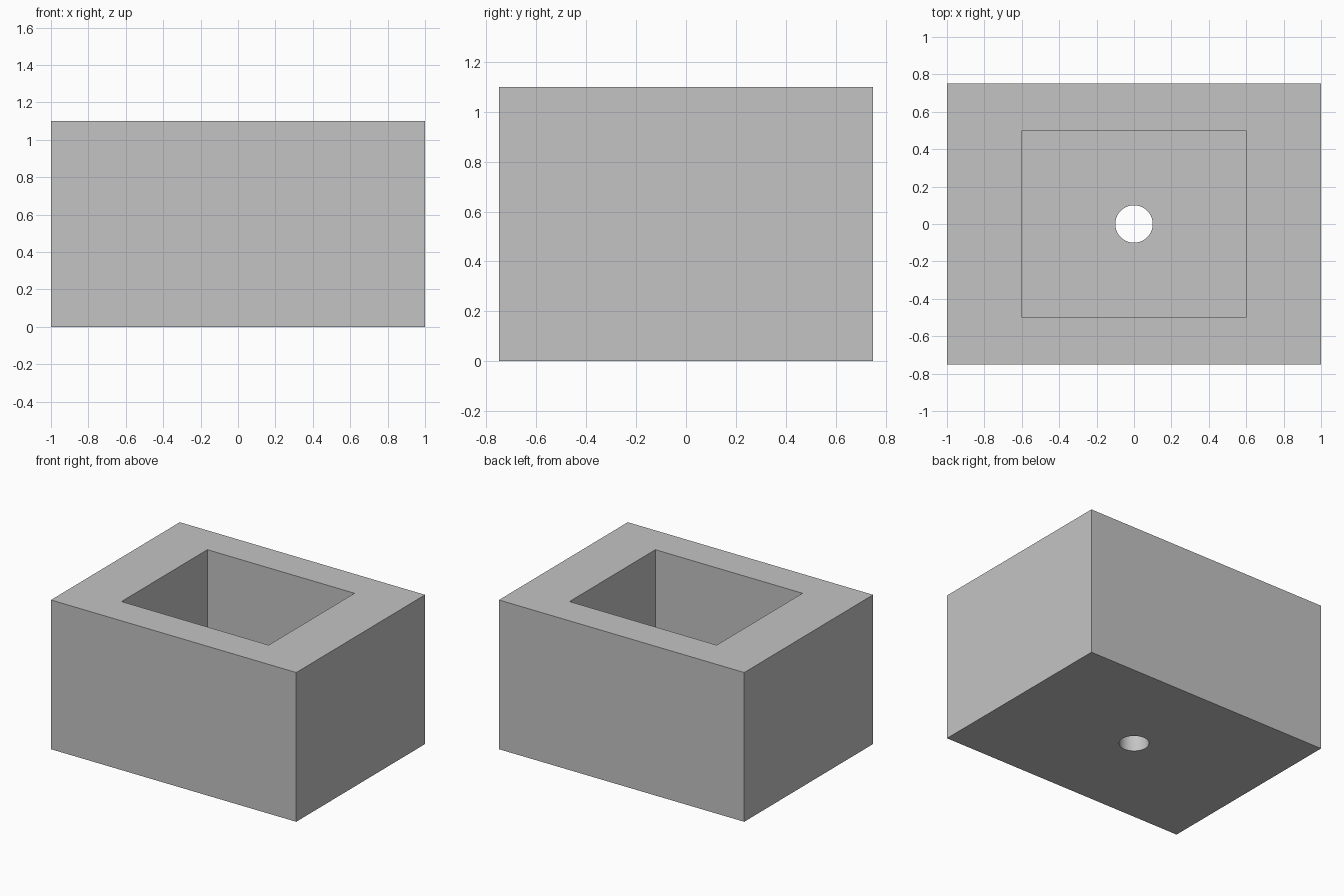
import bpy
import math

if "Cube" in bpy.data.objects:
    bpy.data.objects.remove(bpy.data.objects["Cube"], do_unlink=True)

WIDTH, DEPTH, HEIGHT = 2.0, 1.5, 1.1
POCKET_X, POCKET_Y, FLOOR = 1.2, 1.0, 0.2
HOLE_RADIUS = 0.1

# Single plain grey material
grey = bpy.data.materials.new("plain_grey")
grey.use_nodes = True
colour = (0.55, 0.55, 0.55, 1.0)
grey.diffuse_color = colour
grey.node_tree.nodes["Principled BSDF"].inputs["Base Color"].default_value = colour


def box(name, size, bottom):
    """Box centred on x and y, with its underside at the given height."""
    bpy.ops.mesh.primitive_cube_add(size=1, location=(0, 0, bottom + size[2] / 2))
    obj = bpy.context.object
    obj.name = name
    obj.scale = size
    bpy.ops.object.transform_apply(location=True, rotation=False, scale=True)
    obj.data.materials.append(grey)
    return obj


# Solid outer block
block = box("block", (WIDTH, DEPTH, HEIGHT), 0)

# Open rectangular pocket and round drain hole
pocket = box("pocket_cutter", (POCKET_X, POCKET_Y, HEIGHT), FLOOR)
bpy.ops.mesh.primitive_cylinder_add(vertices=64, radius=HOLE_RADIUS, depth=HEIGHT)
hole = bpy.context.object
hole.name = "drain_hole_cutter"
hole.data.materials.append(grey)

# Cut both into the block, then remove the cutters
for cutter in (pocket, hole):
    cutter.hide_render = True
    bpy.context.view_layer.objects.active = block
    cut = block.modifiers.new(cutter.name, "BOOLEAN")
    cut.operation = "DIFFERENCE"
    cut.solver = "EXACT"
    cut.object = cutter
    bpy.ops.object.modifier_apply(modifier=cut.name)
    bpy.data.objects.remove(cutter, do_unlink=True)

# Smooth drain wall, sharp block edges
bpy.ops.object.select_all(action="DESELECT")
block.select_set(True)
bpy.context.view_layer.objects.active = block
bpy.ops.object.shade_smooth_by_angle(angle=math.radians(30))
